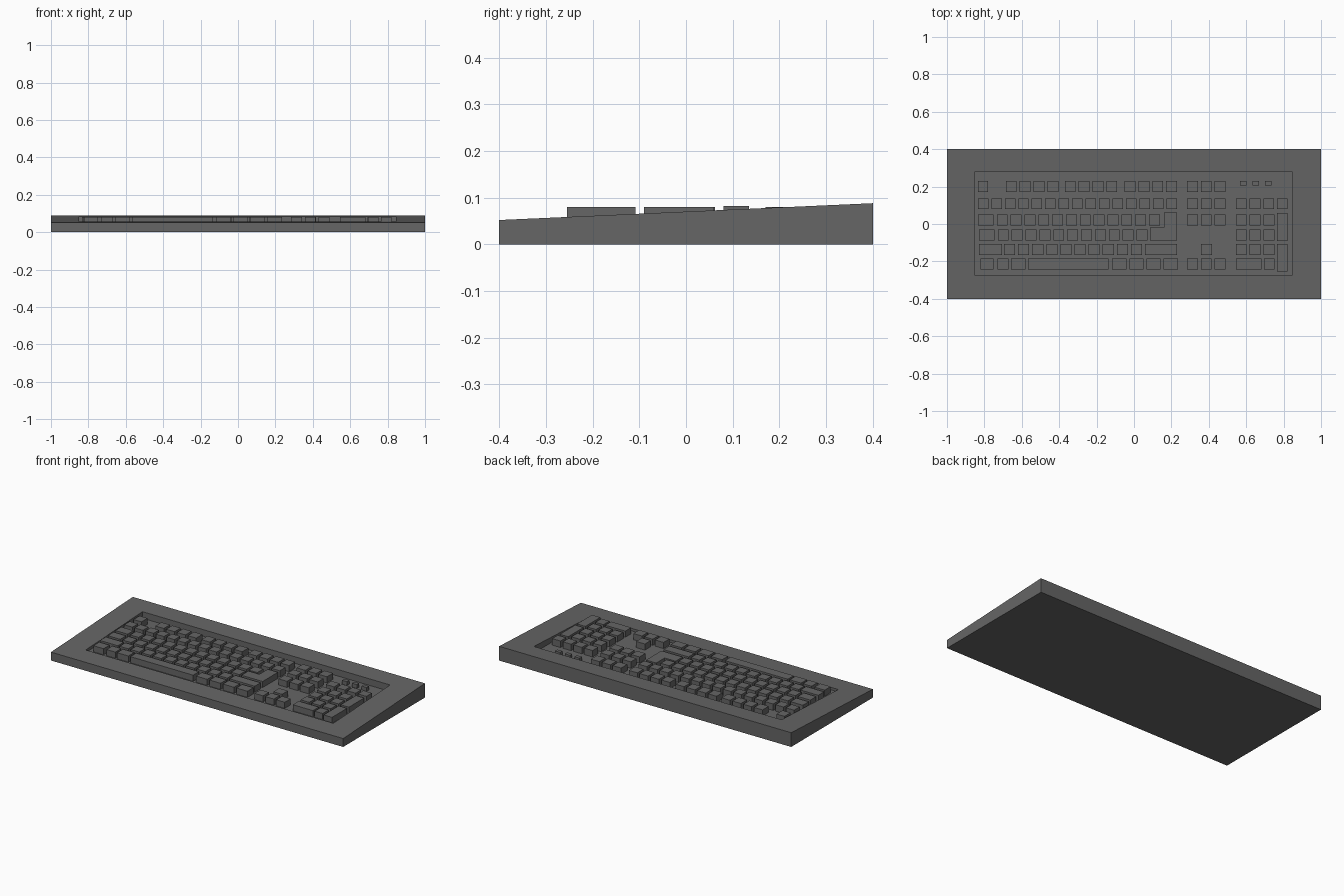
import bpy
import bmesh

cube = bpy.data.objects.get("Cube")
if cube:
    bpy.data.objects.remove(cube, do_unlink=True)

grey = bpy.data.materials.new("dark_grey")
grey.use_nodes = True
colour = (0.132, 0.132, 0.132, 1)
grey.diffuse_color = colour
grey.node_tree.nodes["Principled BSDF"].inputs["Base Color"].default_value = colour

FLOOR, KEY_TOP = 0.042, 0.08


def finish(name, bm):
    bmesh.ops.recalc_face_normals(bm, faces=bm.faces)
    mesh = bpy.data.meshes.new(name)
    bm.to_mesh(mesh)
    bm.free()
    mesh.materials.append(grey)
    obj = bpy.data.objects.new(name, mesh)
    bpy.context.collection.objects.link(obj)
    return obj


def slope(y):
    """Height of the tilted case top."""
    return 0.07 + 0.045 * y


def prism(name, outline, top):
    """Upright key with the given outline, standing on the tray floor."""
    bm = bmesh.new()
    base = bm.faces.new([bm.verts.new((x, y, FLOOR)) for x, y in outline])
    up = bmesh.ops.extrude_face_region(bm, geom=[base])["geom"]
    for v in up:
        if isinstance(v, bmesh.types.BMVert):
            v.co.z = top
    # The extrusion keeps the base, so the key stays closed
    if not base.is_valid or len(bm.faces) < len(outline) + 2:
        bm.faces.new([v for v in bm.verts if v.co.z == FLOOR])
    return finish(name, bm)


def key(name, x0, x1, y0, y1, top=KEY_TOP):
    return prism(name, [(x0, y0), (x1, y0), (x1, y1), (x0, y1)], top)


def key_run(name, x0, x1, count, row, gap=0.016):
    """Evenly spaced equal keys filling x0..x1 in a row."""
    width = (x1 - x0 - gap * (count - 1)) / count
    for i in range(count):
        x = x0 + i * (width + gap)
        key(f"{name}_{i + 1}", x, x + width, *row)


# Case: sloped wedge with a sunken tray
bm = bmesh.new()


def ring(x0, x1, y0, y1, height):
    return [bm.verts.new((x, y, height(y))) for x, y in
            ((x0, y0), (x1, y0), (x1, y1), (x0, y1))]


tray = (-0.85, 0.845, -0.275, 0.28)
rings = [ring(-1, 1, -0.4, 0.4, lambda y: 0),
         ring(-1, 1, -0.4, 0.4, slope),
         ring(*tray, slope),
         ring(*tray, lambda y: FLOOR)]
for a, b in zip(rings, rings[1:]):
    for i in range(4):
        j = (i + 1) % 4
        bm.faces.new((a[i], a[j], b[j], b[i]))
bm.faces.new(rings[0])
bm.faces.new(rings[-1])
finish("case", bm)

# Rows of keys, as front and back edge and key top
function_row = (0.17, 0.23, 0.08)
number_row = (0.08, 0.135, 0.082)
upper_row = (-0.008, 0.05)
home_row = (-0.088, -0.03)
lower_row = (-0.165, -0.108)
bottom_row = (-0.243, -0.185)

# Function keys
key("escape_key", -0.835, -0.78, *function_row)
for n, x in enumerate((-0.685, -0.37, -0.05)):
    key_run(f"function_key_{n + 1}", x, x + 0.28, 4, function_row)

# Main block
key_run("number_key", -0.835, 0.23, 15, number_row)
key("tab_key", -0.835, -0.75, *upper_row)
key_run("upper_key", -0.733, 0.138, 12, upper_row)
key("caps_key", -0.83, -0.745, *home_row)
key_run("home_key", -0.728, 0.072, 11, home_row)
key("left_shift_key", -0.83, -0.707, *lower_row)
key_run("lower_key", -0.695, 0.043, 10, lower_row)
key("right_shift_key", 0.058, 0.23, *lower_row)
prism("return_key", [(0.085, -0.088), (0.23, -0.088), (0.23, 0.062),
                     (0.16, 0.062), (0.16, -0.02), (0.085, -0.02)], KEY_TOP)

# Bottom row
key("left_control_key", -0.82, -0.75, *bottom_row)
key("left_system_key", -0.73, -0.67, *bottom_row)
key("left_alt_key", -0.658, -0.58, *bottom_row)
key("space_bar", -0.567, -0.137, *bottom_row)
key_run("right_modifier_key", -0.117, 0.235, 4, bottom_row)

# Navigation and arrow keys
for name, row in (("system", function_row), ("nav_upper", number_row),
                  ("nav_lower", upper_row), ("arrow", bottom_row)):
    key_run(f"{name}_key", 0.283, 0.49, 3, row)
key("arrow_up_key", 0.357, 0.417, *lower_row)

# Number pad
key_run("pad_top_key", 0.545, 0.822, 4, number_row)
for name, row in (("upper", upper_row), ("home", home_row), ("lower", lower_row)):
    key_run(f"pad_{name}_key", 0.545, 0.75, 3, row)
key("pad_zero_key", 0.545, 0.683, *bottom_row)
key("pad_point_key", 0.695, 0.75, *bottom_row)
key("pad_plus_key", 0.765, 0.822, -0.09, 0.06)
key("pad_enter_key", 0.765, 0.822, -0.255, -0.108)

# Indicator lights
for i in range(3):
    x = 0.567 + i * 0.067
    key(f"indicator_{i + 1}", x, x + 0.035, 0.207, 0.23, 0.065)
